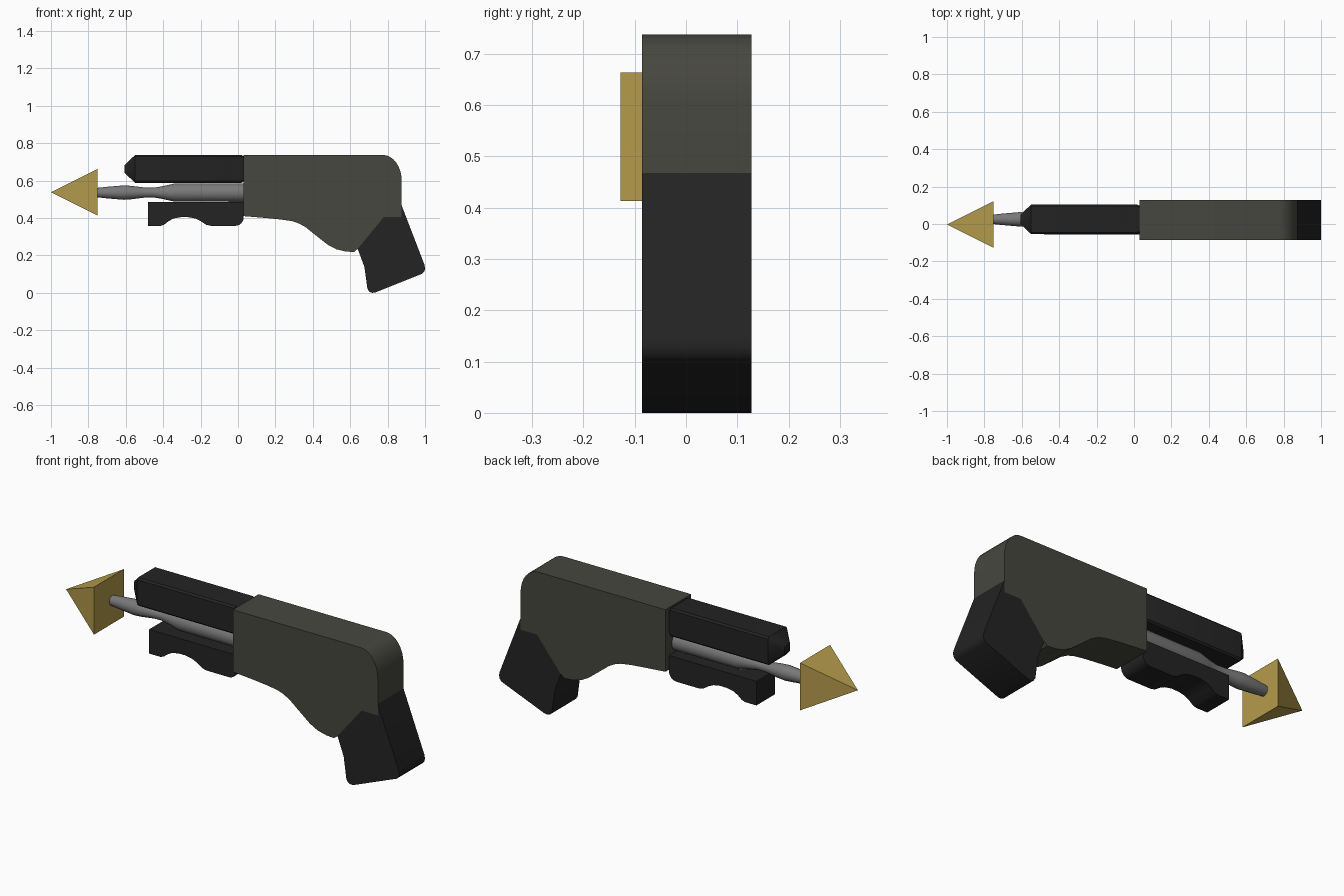
import bpy, bmesh, math

if "Cube" in bpy.data.objects:
    bpy.data.objects.remove(bpy.data.objects["Cube"])

CY = 0.021  # centre plane of the body, barrel and grip


def material(name, rgb):
    m = bpy.data.materials.new(name)
    m.diffuse_color = (*rgb, 1)
    m.use_nodes = True
    m.node_tree.nodes["Principled BSDF"].inputs["Base Color"].default_value = m.diffuse_color
    return m


OLIVE = material("olive_grey", (0.062, 0.063, 0.050))
BLACK = material("soft_black", (0.017, 0.017, 0.017))
STEEL = material("steel_grey", (0.19, 0.19, 0.19))
GOLD = material("gold", (0.46, 0.33, 0.072))


def finish(name, bm, mat, smooth=True):
    bmesh.ops.recalc_face_normals(bm, faces=bm.faces)
    mesh = bpy.data.meshes.new(name)
    bm.to_mesh(mesh)
    bm.free()
    mesh.materials.append(mat)
    ob = bpy.data.objects.new(name, mesh)
    bpy.context.collection.objects.link(ob)
    if smooth:
        bpy.ops.object.select_all(action='DESELECT')
        ob.select_set(True)
        bpy.context.view_layer.objects.active = ob
        bpy.ops.object.shade_smooth_by_angle(angle=math.radians(35))
    return ob


def arc(cx, cz, rx, rz, a0, a1, n=8):
    pts = []
    for i in range(n + 1):
        a = math.radians(a0 + (a1 - a0) * i / n)
        pts.append((cx + rx * math.cos(a), cz + rz * math.sin(a)))
    return pts


def extrude_profile(name, pts, y0, y1, mat):
    bm = bmesh.new()
    face = bm.faces.new([bm.verts.new((x, y0, z)) for x, z in pts])
    new = bmesh.ops.extrude_face_region(bm, geom=[face])["geom"]
    bmesh.ops.translate(bm, vec=(0, y1 - y0, 0),
                        verts=[v for v in new if isinstance(v, bmesh.types.BMVert)])
    return finish(name, bm, mat)


# Receiver body: rounded rear top, swept underside
body = [(0.03, 0.41), (0.03, 0.737)]
body += arc(0.775, 0.60, 0.10, 0.137, 90, 0)
body += [(0.875, 0.406), (0.78, 0.406), (0.64, 0.235), (0.62, 0.218), (0.575, 0.221),
         (0.525, 0.233), (0.48, 0.257), (0.42, 0.304), (0.36, 0.352), (0.325, 0.371),
         (0.29, 0.383), (0.23, 0.392), (0.15, 0.400)]
extrude_profile("receiver_body", body, -0.086, 0.128, OLIVE)

# Angled grip, meeting the body along its lower rear edge
grip = [(0.64, 0.235), (0.78, 0.406), (0.875, 0.406), (0.875, 0.467),
        (0.997, 0.150), (1.0, 0.132), (0.997, 0.115), (0.985, 0.102),
        (0.735, 0.002), (0.718, 0.0), (0.702, 0.006), (0.692, 0.022),
        (0.676, 0.138)]
extrude_profile("grip", grip, -0.086, 0.128, BLACK)

# Fore-end with finger grooves
fore = [(-0.48, 0.485), (-0.48, 0.358), (-0.415, 0.358), (-0.395, 0.364), (-0.37, 0.384),
        (-0.345, 0.397), (-0.31, 0.404), (-0.27, 0.405), (-0.23, 0.398),
        (-0.20, 0.384), (-0.17, 0.364), (-0.145, 0.358)]
fore += arc(-0.015, 0.403, 0.045, 0.045, -90, 0, 6)
fore += [(0.03, 0.485)]
extrude_profile("fore_end", fore, CY - 0.076, CY + 0.078, BLACK)

# Top cover: long bar with a tapered nose, built from rings of a chamfered rectangle
bm = bmesh.new()
rings = []
for x, inset in ((-0.608, 0.055), (-0.55, 0.0), (0.018, 0.0), (0.031, 0.008)):
    hy, hz, c = 0.079 - inset, 0.0745 - inset, 0.009 if inset < 0.02 else 0.004
    corners = [(hy, hz - c), (hy - c, hz), (-hy + c, hz), (-hy, hz - c),
               (-hy, -hz + c), (-hy + c, -hz), (hy - c, -hz), (hy, -hz + c)]
    rings.append([bm.verts.new((x, CY + 0.004 + y, 0.6625 + z)) for y, z in corners])
for a, b in zip(rings, rings[1:]):
    for i in range(8):
        j = (i + 1) % 8
        bm.faces.new((a[i], a[j], b[j], b[i]))
bm.faces.new(rings[0])
bm.faces.new(rings[-1])
finish("top_cover", bm, BLACK)

# Turned barrel with a swelling near the muzzle
bm = bmesh.new()
SIDES = 12
rings = []
for x, r in ((-0.755, 0.026), (-0.70, 0.032), (-0.61, 0.040), (-0.57, 0.037), (-0.50, 0.028),
             (-0.45, 0.027), (-0.40, 0.036), (-0.34, 0.050), (0.035, 0.051)):
    rings.append([bm.verts.new((x, CY + 0.004 + r * math.cos(math.tau * (i + 0.5) / SIDES),
                                0.536 + r * math.sin(math.tau * (i + 0.5) / SIDES)))
                  for i in range(SIDES)])
for a, b in zip(rings, rings[1:]):
    for i in range(SIDES):
        j = (i + 1) % SIDES
        bm.faces.new((a[i], a[j], b[j], b[i]))
bm.faces.new(rings[0])
bm.faces.new(rings[-1])
finish("barrel", bm, STEEL)

# Gold four-sided tip pointing forward
bm = bmesh.new()
apex = bm.verts.new((-1.0, -0.003, 0.538))
base = [bm.verts.new((-0.75, -0.003 + 0.125 * sy, 0.538 + 0.125 * sz))
        for sy, sz in ((-1, -1), (1, -1), (1, 1), (-1, 1))]
bm.faces.new(base)
for i in range(4):
    bm.faces.new((base[i], base[(i + 1) % 4], apex))
finish("muzzle_tip", bm, GOLD, smooth=False)
